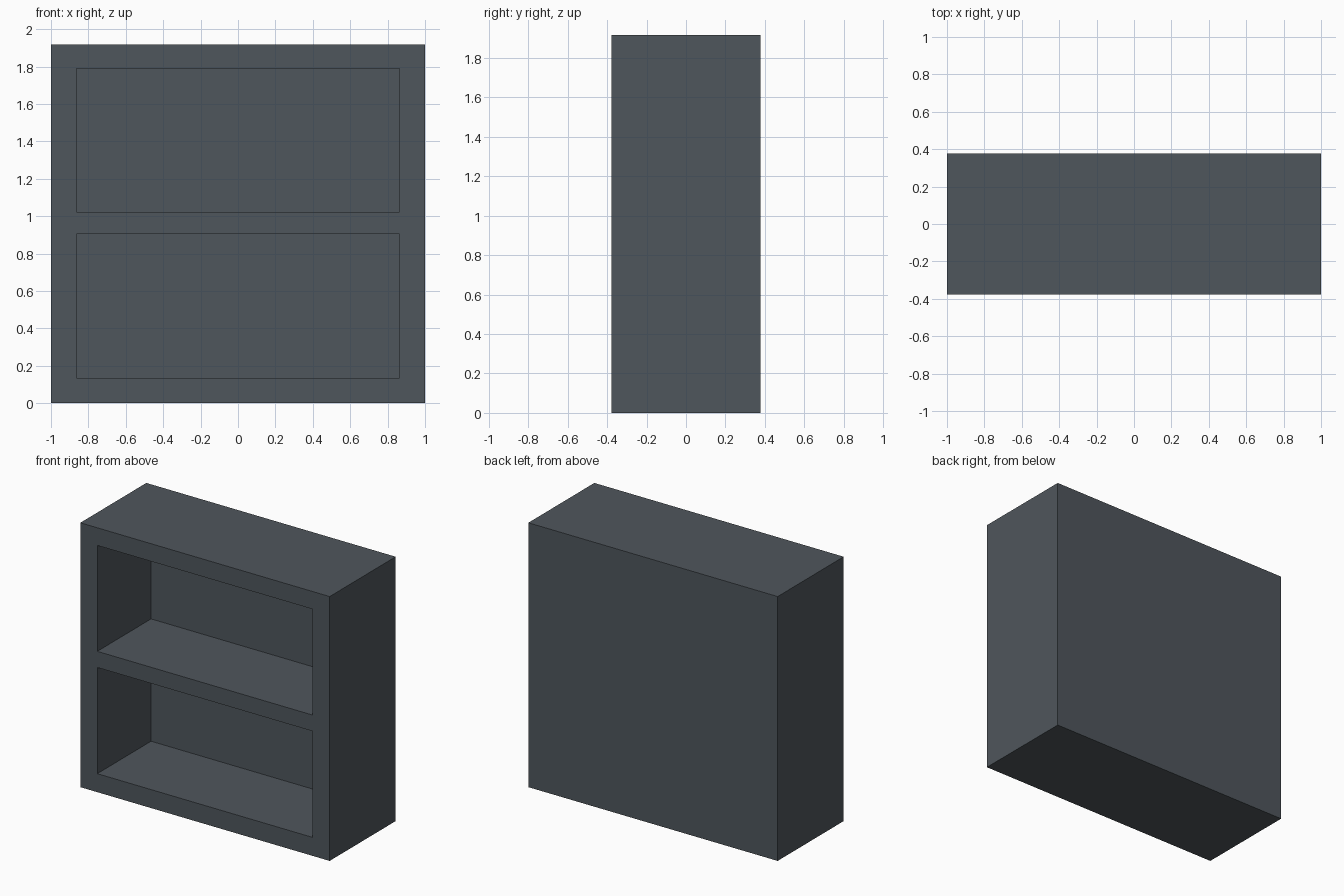
import bpy
import bmesh
import math
from mathutils import Vector

default_cube = bpy.data.objects.get("Cube")
if default_cube:
    bpy.data.objects.remove(default_cube, do_unlink=True)

WIDTH, DEPTH, HEIGHT = 2.0, 0.756, 1.917
OPENING_HALF_WIDTH = 0.864
OPENINGS = [(0.134, 0.904), (1.021, 1.789)]  # bottom and top of each bay
BAY_DEPTH = 0.616

# Slate paint
slate = bpy.data.materials.new("slate_grey")
slate.use_nodes = True
slate.diffuse_color = (0.078, 0.093, 0.107, 1)
bsdf = slate.node_tree.nodes["Principled BSDF"]
bsdf.inputs["Base Color"].default_value = slate.diffuse_color
bsdf.inputs["Roughness"].default_value = 0.8

# Solid cabinet block standing on the floor
bm = bmesh.new()
bmesh.ops.create_cube(bm, size=1)
bmesh.ops.scale(bm, vec=(WIDTH, DEPTH, HEIGHT), verts=bm.verts)
bmesh.ops.translate(bm, vec=(0, 0, HEIGHT / 2), verts=bm.verts)


def cut(point, normal):
    bmesh.ops.bisect_plane(bm, geom=bm.verts[:] + bm.edges[:] + bm.faces[:],
                           plane_co=point, plane_no=normal)


# Outline the two bays
for side in (-1, 1):
    cut((side * OPENING_HALF_WIDTH, 0, 0), (1, 0, 0))
for opening in OPENINGS:
    for z in opening:
        cut((0, 0, z), (0, 0, 1))


def is_bay(face):
    c = face.calc_center_median()
    return (face.normal.y < -0.9 and abs(c.x) < OPENING_HALF_WIDTH
            and any(low < c.z < high for low, high in OPENINGS))


# Push the bays back to form the shelves
bm.normal_update()
bays = [f for f in bm.faces if is_bay(f)]
pushed = bmesh.ops.extrude_discrete_faces(bm, faces=bays)["faces"]
for face in pushed:
    bmesh.ops.translate(bm, vec=Vector((0, BAY_DEPTH, 0)), verts=face.verts)

# Merge the flat outer panels, keeping the frame around the bays
bm.normal_update()
bmesh.ops.dissolve_limit(bm, angle_limit=math.radians(1),
                         verts=[v for v in bm.verts if v.co.y > DEPTH / 2 - 0.01],
                         edges=[e for e in bm.edges
                                if all(v.co.y > DEPTH / 2 - 0.01 for v in e.verts)])
bmesh.ops.recalc_face_normals(bm, faces=bm.faces)

mesh = bpy.data.meshes.new("shelf_cabinet")
bm.to_mesh(mesh)
bm.free()
mesh.materials.append(slate)
cabinet = bpy.data.objects.new("shelf_cabinet", mesh)
bpy.context.collection.objects.link(cabinet)
